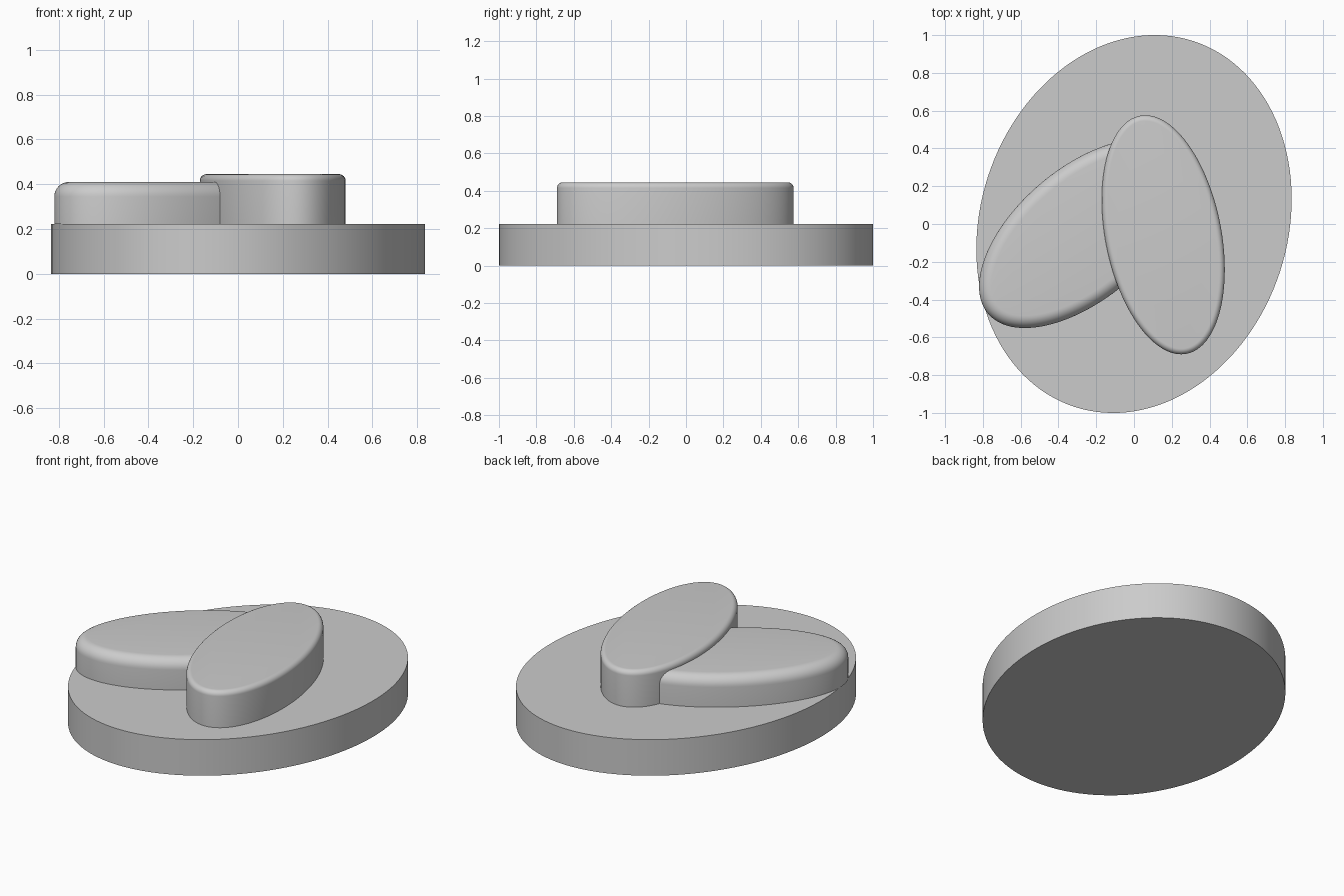
import bpy, bmesh
from math import sin, cos, pi, radians, hypot

if "Cube" in bpy.data.objects:
    bpy.data.objects.remove(bpy.data.objects["Cube"])

SEGMENTS = 128


def elliptic_slab(name, centre, a, b, angle, z0, z1, fillet=0.0, steps=8):
    """Upright elliptical slab with an optional rounded top edge."""
    # Profile as (inward offset, height) pairs
    profile = [(0, z0)]
    if fillet:
        for i in range(steps + 1):
            t = pi / 2 * i / steps
            profile.append((fillet * (1 - cos(t)), z1 - fillet * (1 - sin(t))))
    else:
        profile.append((0, z1))

    ca, sa = cos(radians(angle)), sin(radians(angle))
    bm = bmesh.new()
    rings = []
    for inset, z in profile:
        ring = []
        for i in range(SEGMENTS):
            t = 2 * pi * i / SEGMENTS
            nx, ny = b * cos(t), a * sin(t)
            length = hypot(nx, ny)
            u = a * cos(t) - inset * nx / length
            v = b * sin(t) - inset * ny / length
            ring.append(bm.verts.new((centre[0] + u * ca - v * sa,
                                      centre[1] + u * sa + v * ca, z)))
        rings.append(ring)
    for low, high in zip(rings, rings[1:]):
        for i in range(SEGMENTS):
            j = (i + 1) % SEGMENTS
            bm.faces.new((low[i], low[j], high[j], high[i]))
    bm.faces.new(rings[0][::-1])
    bm.faces.new(rings[-1])

    mesh = bpy.data.meshes.new(name)
    bm.to_mesh(mesh)
    bm.free()
    obj = bpy.data.objects.new(name, mesh)
    bpy.context.collection.objects.link(obj)
    bpy.ops.object.select_all(action='DESELECT')
    obj.select_set(True)
    bpy.context.view_layer.objects.active = obj
    bpy.ops.object.shade_smooth_by_angle(angle=radians(30))
    return obj


# Sharp-edged base disc
elliptic_slab("base", (0, 0), 1.018, 0.813, 72, 0, 0.222)
# Lower pad with a generous rounded edge
elliptic_slab("low_pad", (-0.27, -0.05), 0.658, 0.347, 40.2, 0.222, 0.41, 0.065)
# Taller pad overlapping it, with a tighter rounded edge
elliptic_slab("tall_pad", (0.155, -0.057), 0.642, 0.307, 101.1, 0.222, 0.445, 0.03)
